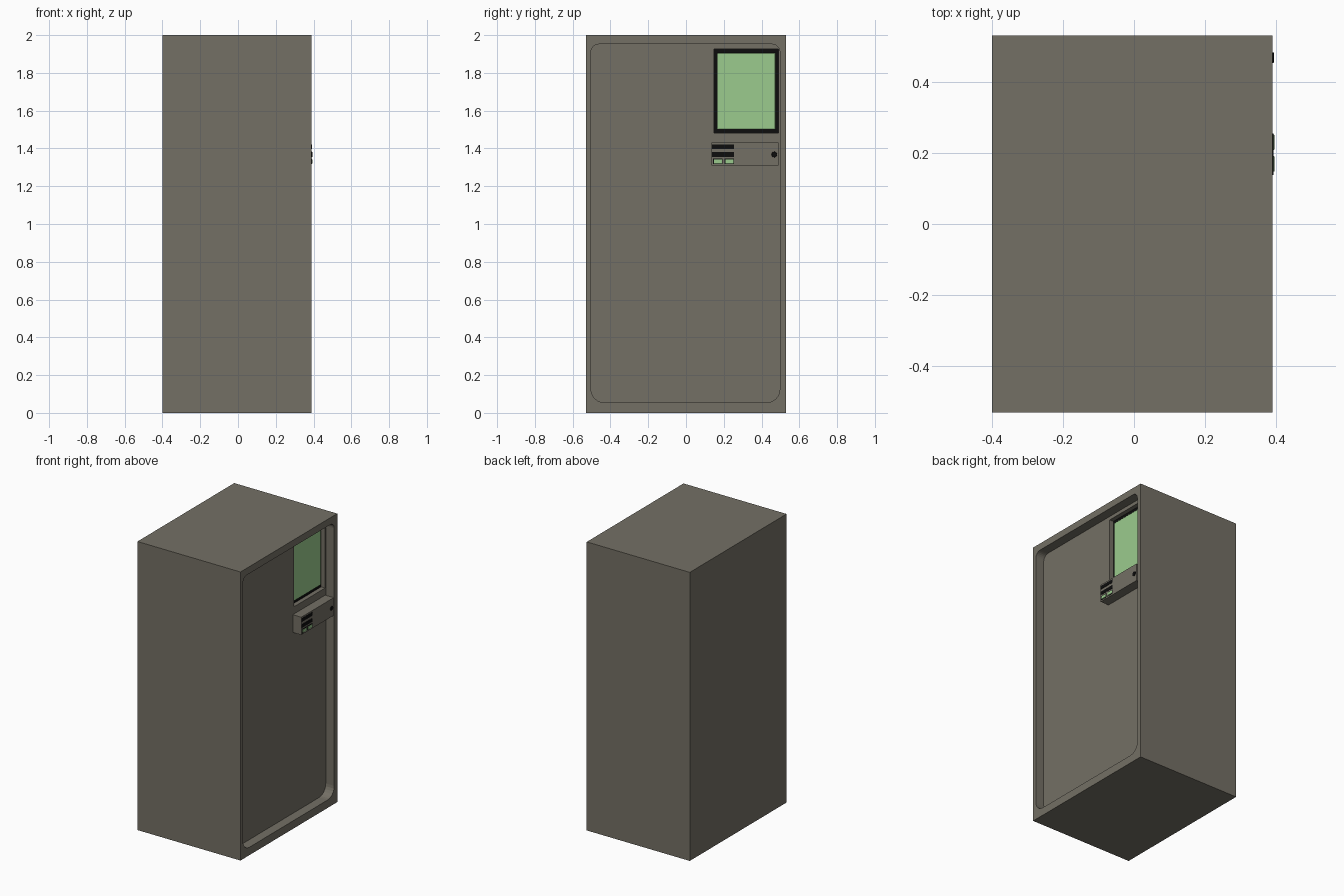
import bpy, bmesh, math
from mathutils import Matrix, Vector

if "Cube" in bpy.data.objects:
    bpy.data.objects.remove(bpy.data.objects["Cube"])


def material(name, rgb):
    m = bpy.data.materials.new(name)
    m.diffuse_color = (*rgb, 1)
    m.use_nodes = True
    m.node_tree.nodes["Principled BSDF"].inputs["Base Color"].default_value = m.diffuse_color
    return m


GREY = material("warm grey", (0.174, 0.161, 0.130))
BLACK = material("black", (0.004, 0.004, 0.004))
GREEN = material("pale green", (0.33, 0.60, 0.27))

FRONT, PANEL, SCREEN = 0.39, 0.325, 0.295   # x of rim, recessed panel, screen bed


def finish(name, bm, mats):
    bmesh.ops.recalc_face_normals(bm, faces=bm.faces[:])
    me = bpy.data.meshes.new(name)
    bm.to_mesh(me)
    bm.free()
    for m in mats:
        me.materials.append(m)
    ob = bpy.data.objects.new(name, me)
    bpy.context.collection.objects.link(ob)
    return ob


def box(name, x, y, z, mat, bevel=0):
    bm = bmesh.new()
    size = [b - a for a, b in (x, y, z)]
    mid = [(a + b) / 2 for a, b in (x, y, z)]
    bmesh.ops.create_cube(bm, size=1, matrix=Matrix.Translation(mid) @ Matrix.Diagonal((*size, 1)))
    if bevel:
        edges = [e for e in bm.edges if all(v.co.x > mid[0] for v in e.verts)]
        bmesh.ops.bevel(bm, geom=edges, offset=bevel, segments=2, profile=0.5, affect='EDGES')
    return finish(name, bm, [mat])


def outline(y0, y1, z0, z1, r_low=0, r_high=0, seg=6):
    """Rectangle in the y-z plane with rounded corners."""
    pts = []
    for k, (y, z, r) in enumerate(((y1, z1, r_high), (y0, z1, r_high), (y0, z0, r_low), (y1, z0, r_low))):
        sy, sz = (1 if y == y1 else -1), (1 if z == z1 else -1)
        for i in range(seg + 1 if r else 1):
            a = math.pi / 2 * (k + i / seg)
            off = (r * (math.cos(a) - sy), r * (math.sin(a) - sz)) if r else (0, 0)
            pts.append((y + off[0], z + off[1]))
    return pts


# Cabinet: shell, rim, recessed panel and sunken screen bed in one closed mesh
bm = bmesh.new()


def loop(pts, x):
    vs = [bm.verts.new((x, y, z)) for y, z in pts]
    return vs, [bm.edges.new((vs[i], vs[(i + 1) % len(vs)])) for i in range(len(vs))]


def walls(a, b):
    for i in range(len(a)):
        j = (i + 1) % len(a)
        bm.faces.new((a[i], a[j], b[j], b[i]))


rect = outline(-0.53, 0.53, 0, 2)
opening = outline(-0.503, 0.497, 0.055, 1.952, 0.07, 0.042)
window = outline(0.148, 0.489, 1.482, 1.927)

back, _ = loop(rect, -0.40)
rim_out, rim_out_e = loop(rect, FRONT)
rim_in, rim_in_e = loop(opening, FRONT)
pan_out, pan_out_e = loop(opening, PANEL)
pan_in, pan_in_e = loop(window, PANEL)
bed, _ = loop(window, SCREEN)
bm.faces.new(back)
for a, b in ((back, rim_out), (rim_in, pan_out), (pan_in, bed)):
    walls(a, b)
for edges in (rim_out_e + rim_in_e, pan_out_e + pan_in_e):
    bmesh.ops.triangle_fill(bm, edges=edges, use_beauty=True, normal=Vector((1, 0, 0)))
bm.faces.new(bed).material_index = 1      # black surround of the screen
finish("cabinet", bm, [GREY, BLACK])

# Screen glass with softened edges
box("screen", (SCREEN, SCREEN + 0.008), (0.166, 0.473), (1.502, 1.905), GREEN, 0.006)

# Control box standing out of the panel
box("control_box", (PANEL - 0.005, FRONT), (0.136, 0.491), (1.309, 1.432), GREY)

# Black slots
for i, z in enumerate((1.410, 1.368)):
    box(f"slot_{i + 1}", (FRONT - 0.002, FRONT + 0.002), (0.138, 0.254), (z - 0.012, z + 0.012), BLACK)

# Pair of green buttons on black bases
for i, y in enumerate((0.169, 0.230)):
    box(f"button_base_{i + 1}", (FRONT - 0.002, FRONT + 0.002), (y - 0.025, y + 0.025), (1.318, 1.346), BLACK)
    box(f"button_{i + 1}", (FRONT, FRONT + 0.005), (y - 0.022, y + 0.022), (1.321, 1.341), GREEN, 0.002)

# Round knob
bm = bmesh.new()
bmesh.ops.create_cone(bm, cap_ends=True, segments=12, radius1=0.016, radius2=0.014, depth=0.006,
                      matrix=Matrix.Translation((FRONT + 0.001, 0.468, 1.368)) @ Matrix.Rotation(math.pi / 2, 4, 'Y'))
finish("knob", bm, [BLACK])
